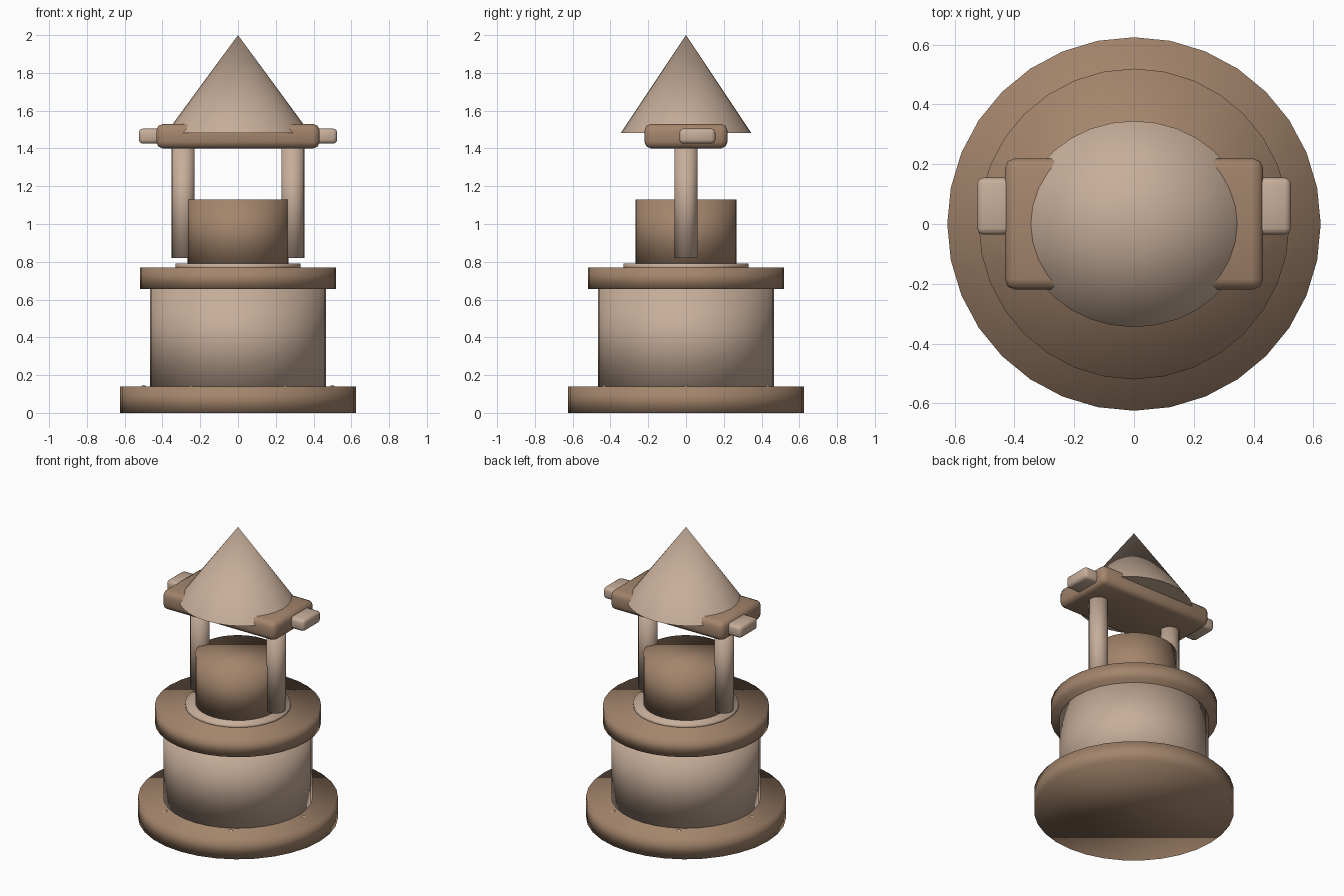
import bpy
import math

if "Cube" in bpy.data.objects:
    bpy.data.objects.remove(bpy.data.objects["Cube"], do_unlink=True)


def material(name, rgb):
    mat = bpy.data.materials.new(name)
    mat.use_nodes = True
    colour = (*rgb, 1.0)
    mat.diffuse_color = colour
    mat.node_tree.nodes["Principled BSDF"].inputs["Base Color"].default_value = colour
    return mat


TAN = material("light_tan", (0.57, 0.42, 0.32))
BROWN = material("warm_brown", (0.37, 0.235, 0.15))


def finish(name, mat):
    obj = bpy.context.object
    obj.name = name
    obj.data.materials.append(mat)
    bpy.ops.object.shade_smooth()
    return obj


def cylinder(name, mat, radius, bottom, top, x=0.0, y=0.0, sides=32):
    bpy.ops.mesh.primitive_cylinder_add(
        vertices=sides, radius=radius, depth=top - bottom,
        location=(x, y, (bottom + top) / 2))
    return finish(name, mat)


def rounded_box(name, mat, centre, size, bevel):
    bpy.ops.mesh.primitive_cube_add(size=1, location=centre)
    bpy.context.object.scale = size
    bpy.ops.object.transform_apply(location=False, rotation=False, scale=True)
    obj = finish(name, mat)
    mod = obj.modifiers.new("rounded_edges", "BEVEL")
    mod.width = bevel
    mod.segments = 2
    return obj


# Stacked round body
cylinder("base_plate", BROWN, 0.625, 0.0, 0.14)
cylinder("drum", TAN, 0.467, 0.13, 0.665)
cylinder("upper_rim", BROWN, 0.52, 0.655, 0.77)
cylinder("collar_disc", TAN, 0.33, 0.76, 0.79)
cylinder("inner_core", BROWN, 0.267, 0.78, 1.13)

# Rivets set into the base plate
for i in range(6):
    a = i * math.tau / 6
    bpy.ops.mesh.primitive_uv_sphere_add(
        segments=12, ring_count=8, radius=0.016,
        location=(0.5 * math.cos(a), 0.5 * math.sin(a), 0.131))
    finish(f"rivet_{i + 1}", TAN)

# Posts and end pegs on each side
for side, s in (("left", 1), ("right", -1)):
    cylinder(f"{side}_post", TAN, 0.061, 0.82, 1.42, x=0.29 * s, sides=24)
    rounded_box(f"{side}_peg", TAN, (0.455 * s, 0.06, 1.465), (0.14, 0.19, 0.08), 0.02)

# Cross slab and conical roof
rounded_box("cross_slab", BROWN, (0, 0, 1.465), (0.865, 0.44, 0.13), 0.035)
bpy.ops.mesh.primitive_cone_add(
    vertices=32, radius1=1, radius2=0, depth=0.517, location=(0, 0, 1.7415))
bpy.context.object.scale = (0.38, 0.345, 1)
bpy.ops.object.transform_apply(location=False, rotation=False, scale=True)
finish("roof", TAN)
bpy.ops.object.shade_smooth_by_angle(angle=math.radians(40))
